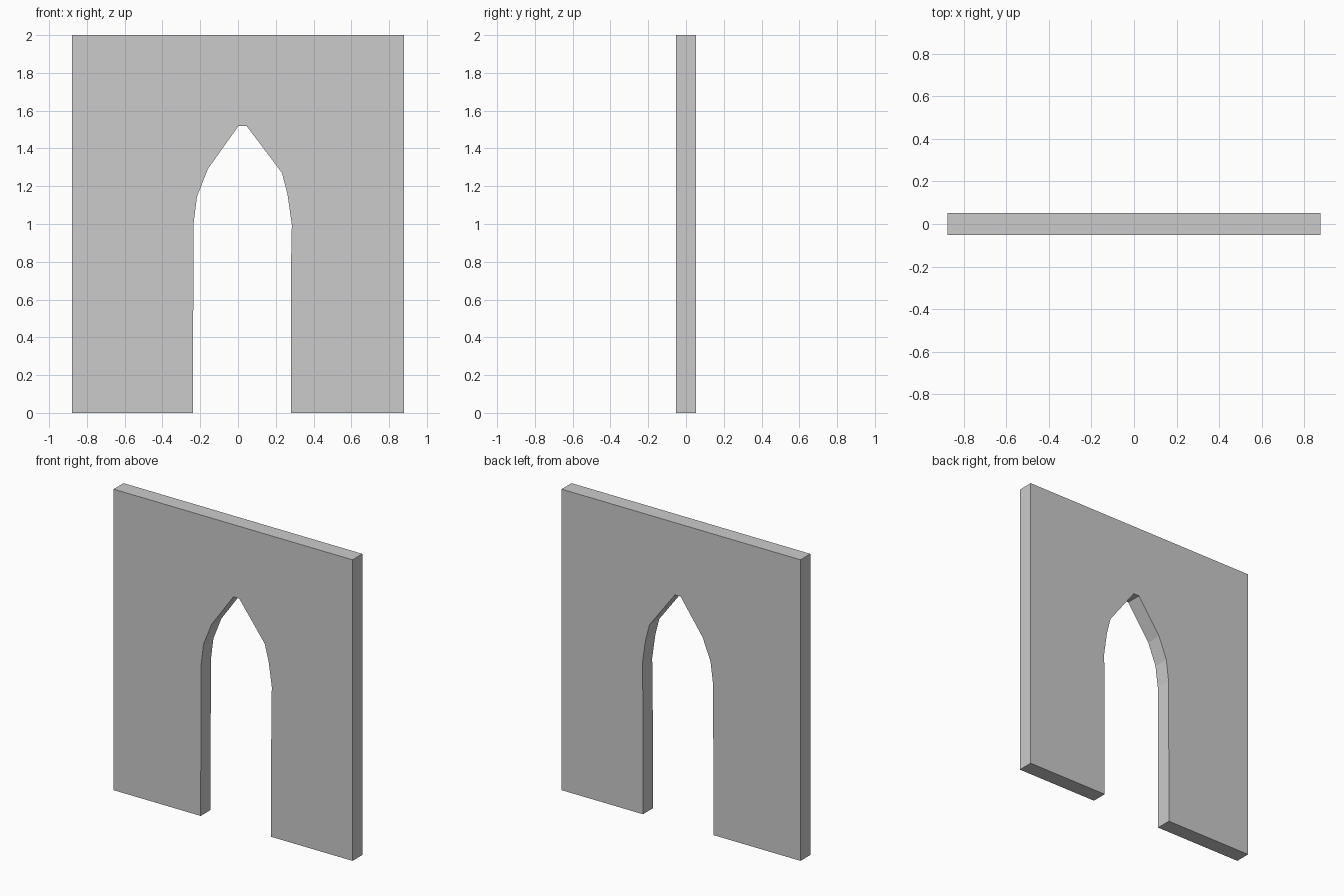
import bpy, bmesh

if "Cube" in bpy.data.objects:
    bpy.data.objects.remove(bpy.data.objects["Cube"])

HALF_W, HALF_D, HEIGHT = 0.878, 0.052, 2.0

# Pointed doorway outline, from bottom left over the peak to bottom right
opening = [(-0.238, 0), (-0.236, 0.997), (-0.217, 1.146), (-0.159, 1.292),
           (0.003, 1.52), (0.045, 1.52), (0.233, 1.27), (0.262, 1.157),
           (0.285, 0.997), (0.281, 0.80), (0.28, 0)]

# Wall outline wrapped around the doorway
outline = [(-HALF_W, 0)] + opening + [(HALF_W, 0), (HALF_W, HEIGHT), (-HALF_W, HEIGHT)]

# Extrude the front face back through the wall thickness
bm = bmesh.new()
front = bm.faces.new([bm.verts.new((x, -HALF_D, z)) for x, z in outline])
ext = bmesh.ops.extrude_face_region(bm, geom=[front], use_keep_orig=True)
back_verts = [g for g in ext["geom"] if isinstance(g, bmesh.types.BMVert)]
bmesh.ops.translate(bm, verts=back_verts, vec=(0, 2 * HALF_D, 0))
bmesh.ops.recalc_face_normals(bm, faces=bm.faces)

mesh = bpy.data.meshes.new("arched_wall")
bm.to_mesh(mesh)
bm.free()
wall = bpy.data.objects.new("arched_wall", mesh)
bpy.context.collection.objects.link(wall)
